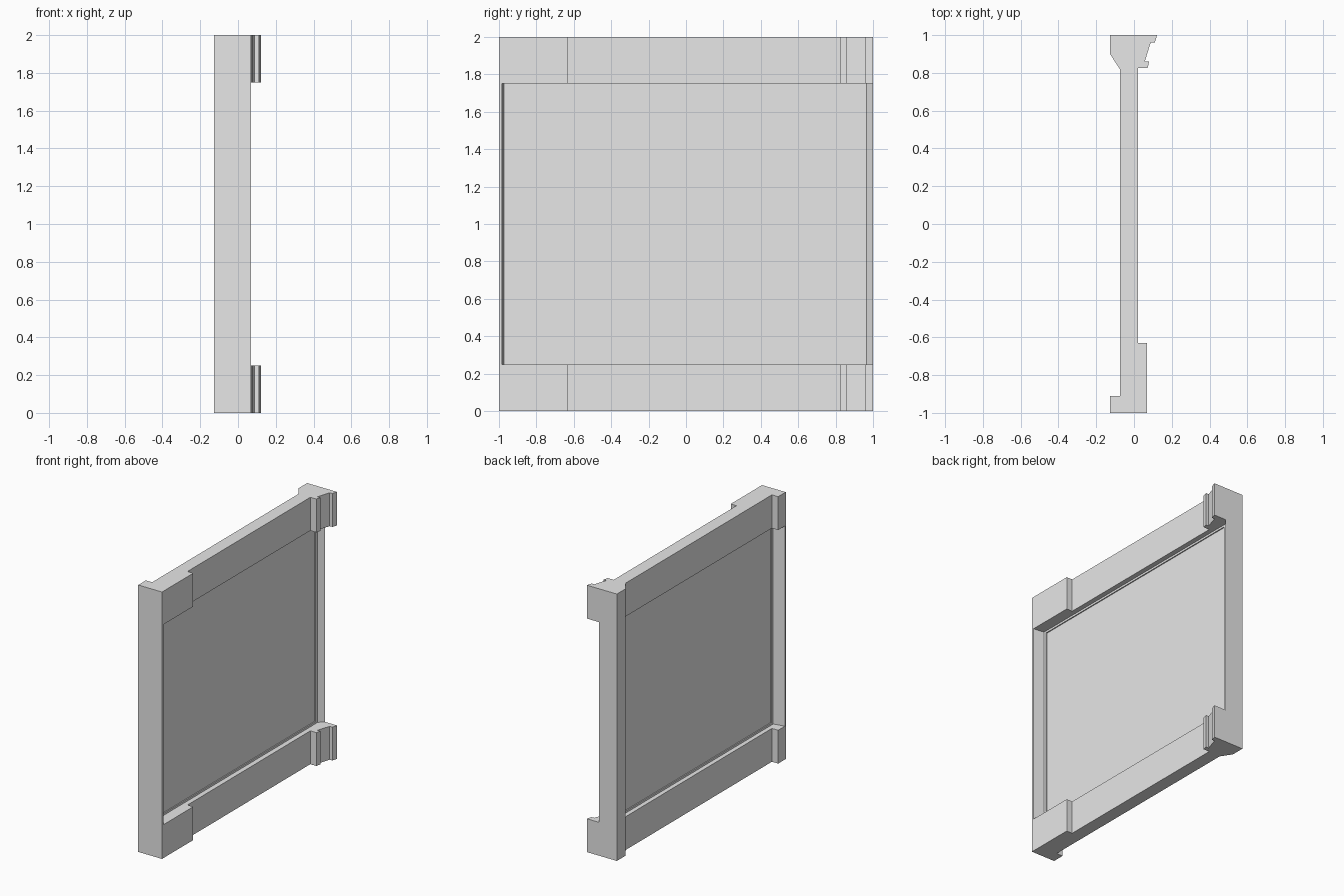
import bpy, bmesh

if "Cube" in bpy.data.objects:
    bpy.data.objects.remove(bpy.data.objects["Cube"])

# One flat grey for the whole model
grey = bpy.data.materials.new("plain grey")
grey.diffuse_color = (0.8, 0.8, 0.8, 1)
grey.use_nodes = True
grey.node_tree.nodes["Principled BSDF"].inputs["Base Color"].default_value = grey.diffuse_color


def extrude(name, outline, z0, z1):
    """Extrude a plan outline (x, y) from z0 to z1."""
    bm = bmesh.new()
    face = bm.faces.new([bm.verts.new((x, y, z0)) for x, y in outline])
    geom = bmesh.ops.extrude_face_region(bm, geom=[face])["geom"]
    for v in geom:
        if isinstance(v, bmesh.types.BMVert):
            v.co.z = z1
    bmesh.ops.recalc_face_normals(bm, faces=bm.faces)
    mesh = bpy.data.meshes.new(name)
    bm.to_mesh(mesh)
    bm.free()
    mesh.materials.append(grey)
    obj = bpy.data.objects.new(name, mesh)
    bpy.context.collection.objects.link(obj)
    return obj


def box(name, x0, x1, y0, y1, z0, z1):
    return extrude(name, [(x0, y0), (x1, y0), (x1, y1), (x0, y1)], z0, z1)


# Plan section shared by the top and bottom rails
rail = [(-0.127, -1), (0.07, -1), (0.07, -0.63), (0.022, -0.63),
        (0.022, 0.825), (0.072, 0.825), (0.08, 0.86), (0.057, 0.86),
        (0.088, 0.96), (0.11, 0.96), (0.122, 1), (-0.127, 1),
        (-0.127, 0.90), (-0.075, 0.82), (-0.075, -0.91), (-0.127, -0.91)]
extrude("bottom_rail", rail, 0, 0.25)
extrude("top_rail", rail, 1.75, 2)

# Side posts with splayed inner faces
extrude("front_post", [(-0.127, -1), (0.07, -1), (0.07, -0.985),
                       (-0.015, -0.973), (-0.042, -0.973),
                       (-0.127, -0.99)], 0.25, 1.75)
extrude("back_post", [(0.022, 1), (-0.127, 1), (-0.127, 0.90),
                      (-0.042, 0.945), (-0.042, 0.965),
                      (-0.015, 0.965)], 0.25, 1.75)

# Thin bead around the pane
bx = (-0.042, -0.015)
box("front_bead", *bx, -0.973, -0.95, 0.25, 1.75)
box("back_bead", *bx, 0.94, 0.965, 0.25, 1.75)
for name, z in (("bottom_bead", 0.25), ("top_bead", 1.735)):
    box(name, *bx, -0.95, 0.94, z, z + 0.015)

# Pane
box("pane", -0.034, -0.023, -0.95, 0.94, 0.265, 1.735)
